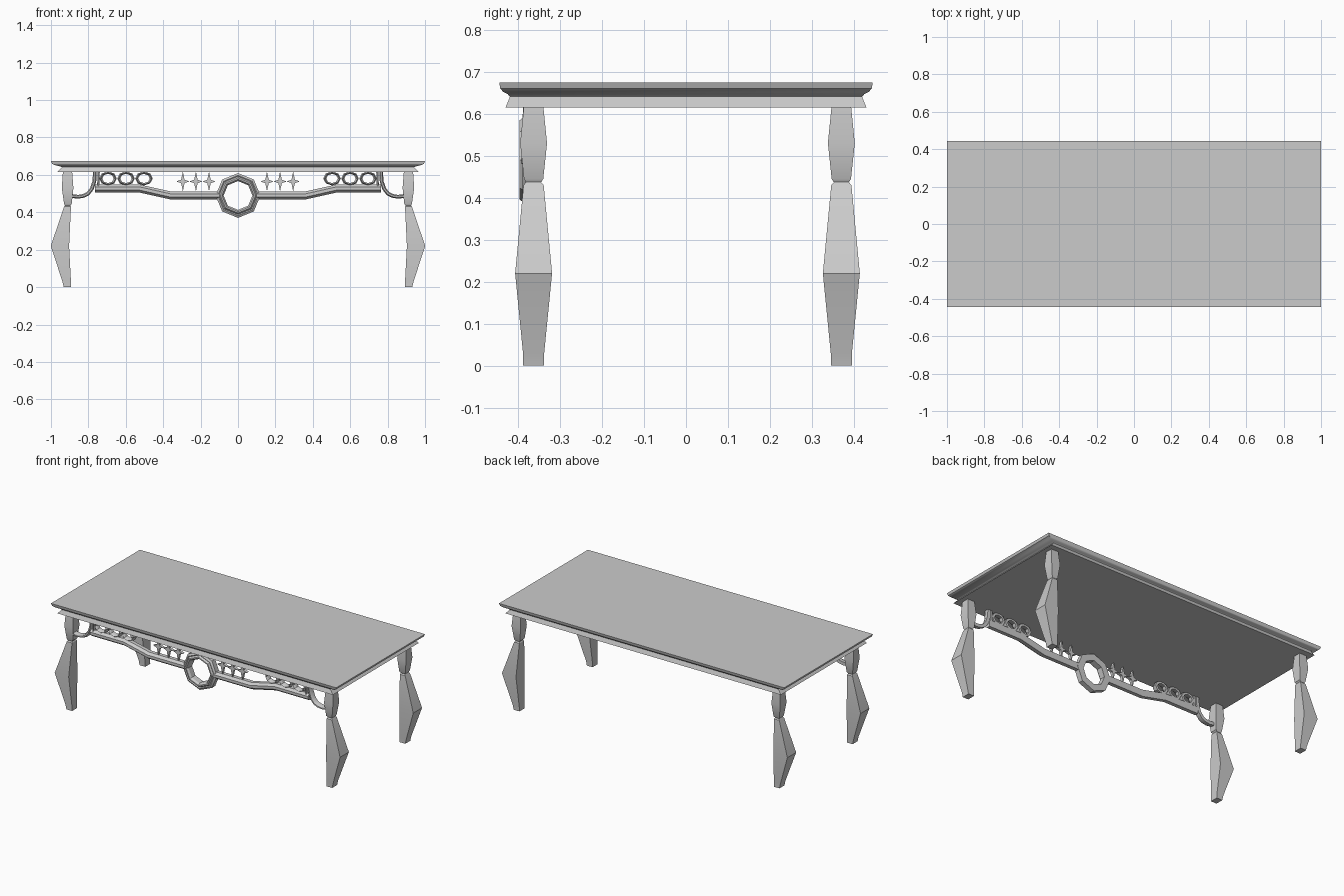
import bpy, bmesh, math
from mathutils import Vector

if "Cube" in bpy.data.objects:
    bpy.data.objects.remove(bpy.data.objects["Cube"])

GREY = (0.6, 0.6, 0.6, 1)
grey = bpy.data.materials.new("plain grey")
grey.use_nodes = True
grey.diffuse_color = GREY
grey.node_tree.nodes["Principled BSDF"].inputs["Base Color"].default_value = GREY
parts = []


def loft(name, rings, closed=False):
    """Skin equal-length rings of points; cap the ends or join them in a loop."""
    bm = bmesh.new()
    loops = [[bm.verts.new(p) for p in ring] for ring in rings]
    n = len(loops[0])
    pairs = list(zip(loops, loops[1:]))
    if closed:
        pairs.append((loops[-1], loops[0]))
    else:
        bm.faces.new(loops[0])
        bm.faces.new(loops[-1])
    for a, b in pairs:
        for i in range(n):
            j = (i + 1) % n
            bm.faces.new((a[i], a[j], b[j], b[i]))
    bmesh.ops.recalc_face_normals(bm, faces=bm.faces)
    mesh = bpy.data.meshes.new(name)
    bm.to_mesh(mesh)
    bm.free()
    mesh.materials.append(grey)
    obj = bpy.data.objects.new(name, mesh)
    bpy.context.collection.objects.link(obj)
    parts.append(obj)


def rect(x0, x1, y0, y1, z):
    return [(x0, y0, z), (x1, y0, z), (x1, y1, z), (x0, y1, z)]


def sweep(name, side, path, half, front, back):
    """Run a chamfered bar along an x-z path with mitred corners."""
    pts = [Vector(p) for p in path]
    mid = front + 0.4 * (back - front)
    section = [(-1, back), (-1, mid), (-0.4, front), (0.4, front), (1, mid), (1, back)]
    rings = []
    for i, p in enumerate(pts):
        a = (p - pts[i - 1]).normalized() if i else (pts[1] - p).normalized()
        b = (pts[i + 1] - p).normalized() if i < len(pts) - 1 else a
        t = (a + b).normalized()
        normal = Vector((-t.y, t.x)) * (half / max(t.dot(a), 0.5))
        rings.append([(side * (p.x + normal.x * s), y, p.y + normal.y * s)
                      for s, y in section])
    loft(name, rings)


def octagon_ring(name, x, z, profile, squash=1.0):
    """Turn a (radius, y) profile around a front-facing axis in eight steps."""
    rings = []
    for k in range(8):
        c, s = math.cos(k * math.pi / 4), math.sin(k * math.pi / 4)
        rings.append([(x + r * c, y, z + squash * r * s) for r, y in profile])
    loft(name, rings, closed=True)


def star(name, x, z, y0, y1):
    """Slim four-pointed star with a long vertical axis."""
    shape = []
    for k in range(8):
        a = k * math.pi / 4
        rx, rz = ((0.035, 0.053), (0.013, 0.013))[k % 2]
        shape.append((x + rx * math.cos(a), z + rz * math.sin(a)))
    loft(name, [[(px, y, pz) for px, pz in shape] for y in (y0, y1)])


# Tabletop with a coved moulded edge
edge = [(0.966, 0.615), (0.953, 0.629), (0.942, 0.641), (0.955, 0.647),
        (0.978, 0.652), (0.994, 0.66), (1.0, 0.675)]
loft("tabletop", [rect(-s, s, -0.445 * s, 0.445 * s, z) for s, z in edge])

# Four legs: height, inner x, outer x, half depth
leg = [(0, 0.892, 0.932, 0.025), (0.028, 0.893, 0.938, 0.025),
       (0.22, 0.903, 1.001, 0.044), (0.43, 0.893, 0.93, 0.024),
       (0.437, 0.897, 0.925, 0.018), (0.445, 0.889, 0.93, 0.023),
       (0.53, 0.88, 0.942, 0.032), (0.62, 0.887, 0.936, 0.023)]
for side, side_name in ((1, "left"), (-1, "right")):
    for y, end_name in ((-0.363, "front"), (0.37, "back")):
        loft(f"{end_name}_{side_name}_leg",
             [rect(side * a, side * b, y - d, y + d, z) for z, a, b, d in leg])

# Central stepped octagonal ring
octagon_ring("centre_ring", 0, 0.49,
             [(0.12, -0.35), (0.12, -0.382), (0.108, -0.39), (0.102, -0.386),
              (0.094, -0.397), (0.086, -0.397), (0.077, -0.385), (0.077, -0.35)])

# Front apron, repeated on both sides
for side, tag in ((1, "left"), (-1, "right")):
    sweep(f"{tag}_rail", side,
          [(0.1, 0.49), (0.36, 0.49), (0.53, 0.528), (0.765, 0.528)],
          0.021, -0.392, -0.352)
    sweep(f"{tag}_curved_bracket", side,
          [(0.765, 0.62), (0.768, 0.565), (0.782, 0.525), (0.802, 0.5),
           (0.825, 0.488), (0.855, 0.483), (0.895, 0.488)],
          0.01, -0.388, -0.355)
    sweep(f"{tag}_post", side, [(0.747, 0.54), (0.745, 0.62)], 0.006, -0.385, -0.357)
    for i in range(3):
        octagon_ring(f"{tag}_small_ring_{i + 1}", side * (0.503 + 0.096 * i), 0.581,
                     [(0.047, -0.355), (0.047, -0.376), (0.04, -0.388),
                      (0.031, -0.376), (0.031, -0.355)], 0.8)
        star(f"{tag}_star_{i + 1}", side * (0.155 + 0.07 * i), 0.565, -0.38, -0.362)

# Keep hard edges, soften gentle bends
bpy.ops.object.select_all(action="DESELECT")
for obj in parts:
    obj.select_set(True)
bpy.context.view_layer.objects.active = parts[0]
bpy.ops.object.shade_smooth_by_angle(angle=math.radians(32))
